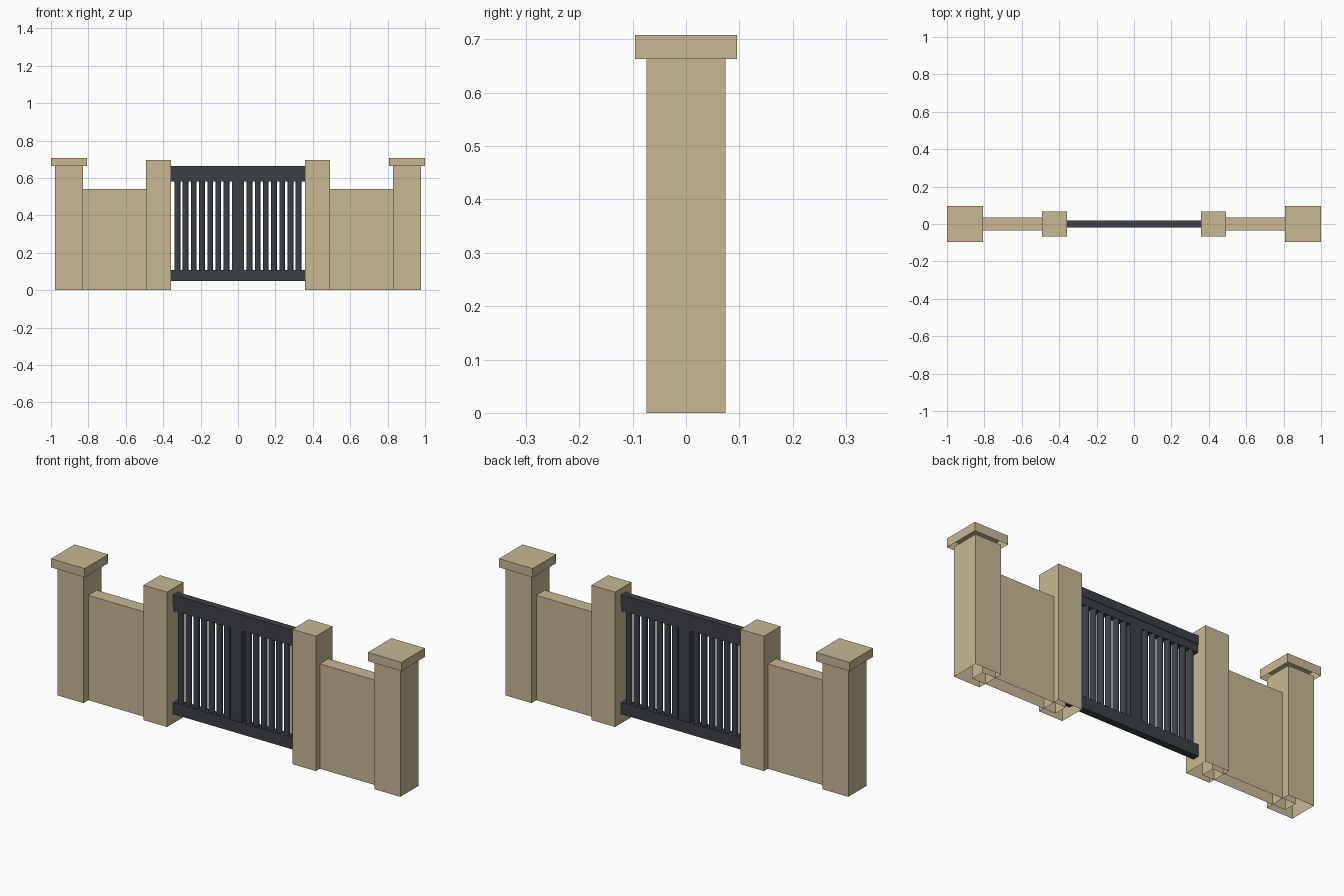
import bpy
import bmesh
from mathutils import Matrix, Vector

if "Cube" in bpy.data.objects:
    bpy.data.objects.remove(bpy.data.objects["Cube"])


def make_material(name, rgb):
    m = bpy.data.materials.new(name)
    m.diffuse_color = (*rgb, 1.0)
    m.use_nodes = True
    m.node_tree.nodes["Principled BSDF"].inputs["Base Color"].default_value = m.diffuse_color
    return m


stone = make_material("sand_stone", (0.578, 0.484, 0.296))
iron = make_material("dark_iron", (0.046, 0.053, 0.060))


def finish(name, bm, mat):
    me = bpy.data.meshes.new(name)
    bm.to_mesh(me)
    bm.free()
    me.materials.append(mat)
    ob = bpy.data.objects.new(name, me)
    bpy.context.collection.objects.link(ob)
    return ob


def box(name, x0, x1, half_y, z0, z1, mat, open_bottom=False):
    bm = bmesh.new()
    centre = Vector(((x0 + x1) / 2, 0, (z0 + z1) / 2))
    size = Matrix.Diagonal((x1 - x0, 2 * half_y, z1 - z0, 1))
    bmesh.ops.create_cube(bm, size=1, matrix=Matrix.Translation(centre) @ size)
    if open_bottom:
        bottom = [f for f in bm.faces if f.normal.z < -0.5]
        bmesh.ops.delete(bm, geom=bottom, context='FACES')
    return finish(name, bm, mat)


def both_sides(name, x0, x1, half_y, z0, z1):
    box(name + "_right", x0, x1, half_y, z0, z1, stone, True)
    box(name + "_left", -x1, -x0, half_y, z0, z1, stone, True)


# Masonry: hollow shells, open underneath
PILLAR_X, POST_X = 0.904, 0.425
both_sides("outer_pillar", PILLAR_X - 0.074, PILLAR_X + 0.074, 0.074, 0, 0.663)
both_sides("pillar_cap", PILLAR_X - 0.096, PILLAR_X + 0.096, 0.096, 0.663, 0.708)
both_sides("gate_post", POST_X - 0.067, POST_X + 0.067, 0.067, 0, 0.696)
both_sides("low_wall", POST_X, PILLAR_X, 0.035, 0, 0.541)

# Gate rails, running a little way into the posts
box("top_rail", -0.385, 0.385, 0.018, 0.62, 0.664, iron)
box("upper_band", -0.385, 0.385, 0.015, 0.58, 0.62, iron)
box("bottom_rail", -0.385, 0.385, 0.018, 0.048, 0.108, iron)

# Meeting stile in the middle of the gate
box("centre_stile", -0.033, 0.033, 0.015, 0.10, 0.59, iron)

# Round pickets, seven on each side
bm = bmesh.new()
for k in range(1, 8):
    for side in (-1, 1):
        x = side * (0.0178 + 0.0437 * k)
        bmesh.ops.create_cone(bm, cap_ends=True, segments=12,
                              radius1=0.0155, radius2=0.0155, depth=0.49,
                              matrix=Matrix.Translation((x, 0, 0.345)))
finish("pickets", bm, iron)
